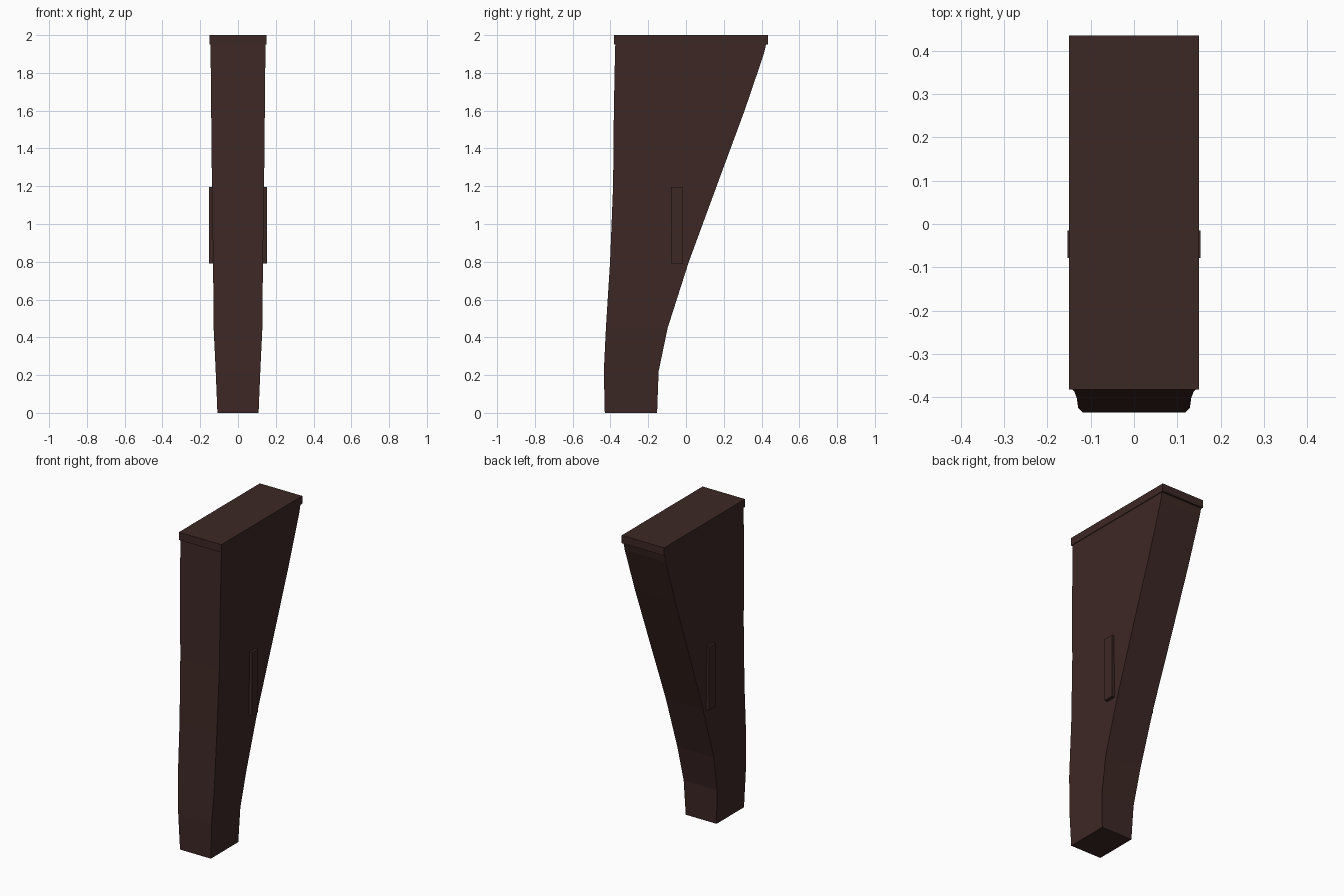
import bpy, bmesh

if "Cube" in bpy.data.objects:
    bpy.data.objects.remove(bpy.data.objects["Cube"])

wood = bpy.data.materials.new("dark_wood")
wood.diffuse_color = (0.046, 0.021, 0.018, 1)
wood.use_nodes = True
wood.node_tree.nodes["Principled BSDF"].inputs["Base Color"].default_value = wood.diffuse_color


def finish(name, bm):
    bmesh.ops.recalc_face_normals(bm, faces=bm.faces)
    mesh = bpy.data.meshes.new(name)
    bm.to_mesh(mesh)
    bm.free()
    mesh.materials.append(wood)
    obj = bpy.data.objects.new(name, mesh)
    bpy.context.collection.objects.link(obj)
    return obj


def box(name, lo, hi):
    bm = bmesh.new()
    bmesh.ops.create_cube(bm, size=1)
    for v in bm.verts:
        v.co = [(a + b) / 2 + c * (b - a) for a, b, c in zip(lo, hi, v.co)]
    return finish(name, bm)


# Tapered bracket body: height, front y, back y, half width
stations = [
    (0.00, -0.430, -0.153, 0.109),
    (0.22, -0.435, -0.145, 0.118),
    (0.45, -0.424, -0.097, 0.129),
    (0.80, -0.402, 0.015, 0.132),
    (1.20, -0.386, 0.162, 0.138),
    (1.60, -0.382, 0.310, 0.142),
    (1.90, -0.376, 0.412, 0.145),
    (1.96, -0.374, 0.426, 0.146),
]
bm = bmesh.new()
rings = [[bm.verts.new(p) for p in ((-w, f, z), (w, f, z), (w, b, z), (-w, b, z))]
         for z, f, b, w in stations]
for lower, upper in zip(rings, rings[1:]):
    for i in range(4):
        j = (i + 1) % 4
        bm.faces.new((lower[i], lower[j], upper[j], upper[i]))
bm.faces.new(rings[0][::-1])
bm.faces.new(rings[-1])
finish("bracket_body", bm)

# Flat cap on top
box("top_cap", (-0.15, -0.382, 1.95), (0.15, 0.435, 2.0))

# Raised strip on each side
strip = box("side_strip", (0.12, -0.079, 0.79), (0.153, -0.015, 1.195))
mirror = strip.modifiers.new("mirror", 'MIRROR')
mirror.use_axis = (True, False, False)
